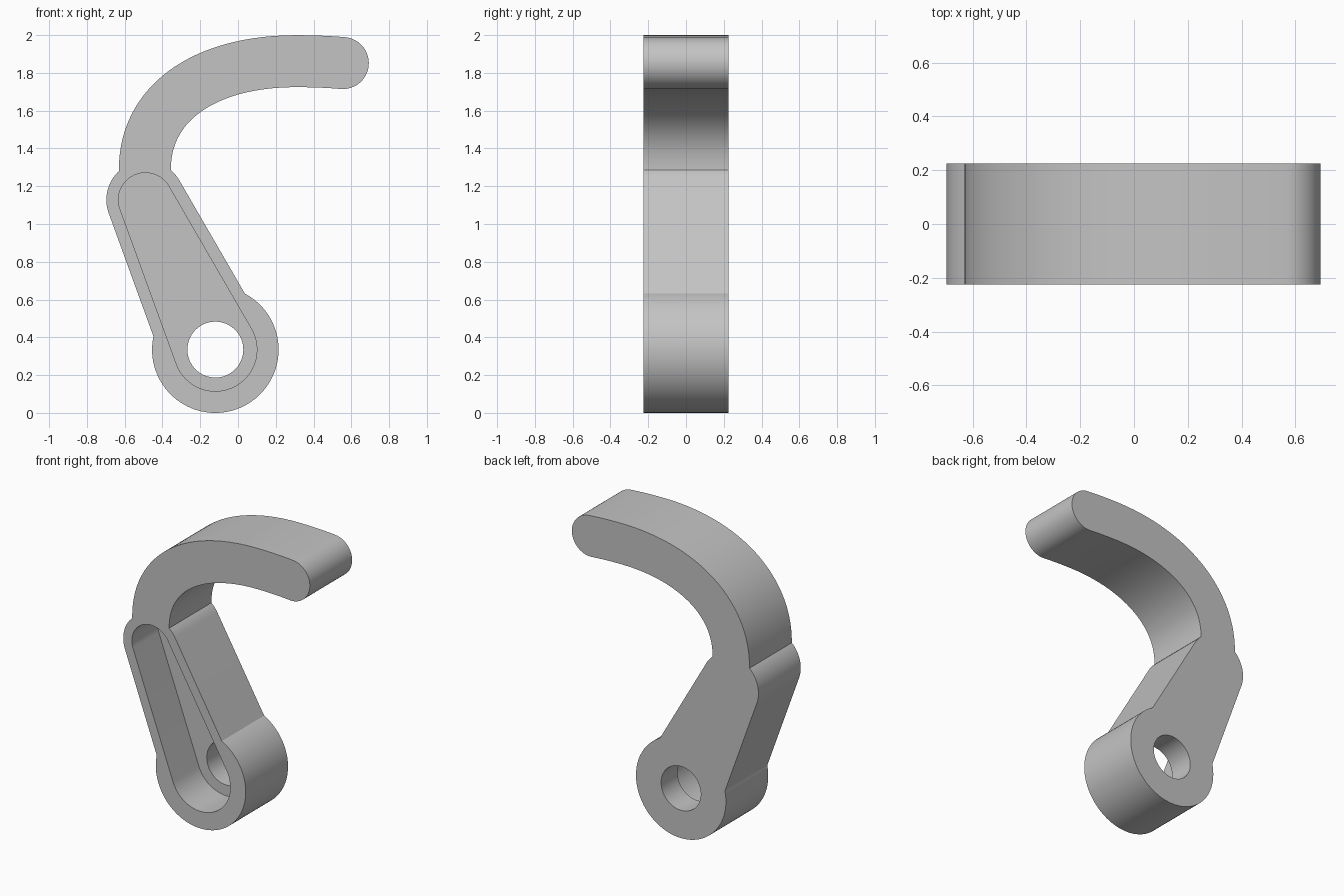
import bpy, bmesh, math
from mathutils import Vector
from mathutils.geometry import interpolate_bezier

if "Cube" in bpy.data.objects:
    bpy.data.objects.remove(bpy.data.objects["Cube"], do_unlink=True)

HUB = Vector((-0.12, 0.335))      # pivot centre (x, z)
ELBOW = Vector((-0.49, 1.128))    # top of the lever arm
HALF = 0.225                      # half thickness
POCKET_FLOOR = 0.05
HOOK_R = 0.1375                   # half width of the hook

grey = bpy.data.materials.new("plain grey")
grey.use_nodes = True
colour = (0.55, 0.55, 0.55, 1)
grey.diffuse_color = colour
grey.node_tree.nodes["Principled BSDF"].inputs["Base Color"].default_value = colour


def prism(name, outline, y0, y1):
    """Extrude an (x, z) outline from y0 to y1."""
    bm = bmesh.new()
    face = bm.faces.new([bm.verts.new((p[0], y0, p[1])) for p in outline])
    ext = bmesh.ops.extrude_face_region(bm, geom=[face])
    moved = [g for g in ext["geom"] if isinstance(g, bmesh.types.BMVert)]
    bmesh.ops.translate(bm, verts=moved, vec=(0, y1 - y0, 0))
    bmesh.ops.recalc_face_normals(bm, faces=bm.faces)
    mesh = bpy.data.meshes.new(name)
    bm.to_mesh(mesh)
    bm.free()
    mesh.materials.append(grey)
    obj = bpy.data.objects.new(name, mesh)
    bpy.context.collection.objects.link(obj)
    return obj


def arc(centre, r, a0, a1, n):
    return [centre + r * Vector((math.cos(a), math.sin(a)))
            for a in (a0 + (a1 - a0) * i / n for i in range(n + 1))]


def circle(centre, r, n=96):
    return arc(centre, r, 0, math.tau, n)[:-1]


def taper(c0, r0, c1, r1):
    """Outline of two circles joined by their outer tangents."""
    d = c1 - c0
    base = math.atan2(d.y, d.x)
    spread = math.acos((r0 - r1) / d.length)
    return (arc(c1, r1, base - spread, base + spread, 40)
            + arc(c0, r0, base + spread, base - spread + math.tau, 48))


def hook_outline():
    """Constant-width band along a curved centre line with a round tip."""
    start, crown, tip = Vector((-0.493, 1.29)), Vector((0.31, 1.862)), Vector((0.555, 1.852))
    k = 0.61
    path = [Vector((start.x, 1.19))]
    path += interpolate_bezier(start, start + Vector((0, k * (crown.y - start.y))),
                               crown - Vector((k * (crown.x - start.x), 0)), crown, 40)
    path += interpolate_bezier(crown, crown + Vector((0.08, 0)),
                               tip - Vector((0.08, -0.007)), tip, 9)[1:]
    left, right = [], []
    for i, p in enumerate(path):
        t = (path[min(i + 1, len(path) - 1)] - path[max(i - 1, 0)]).normalized()
        side = Vector((-t.y, t.x)) * HOOK_R
        left.append(p + side)
        right.append(p - side)
    up = math.atan2(side.y, side.x)
    cap = arc(tip, HOOK_R, up, up - math.pi, 32)[1:-1]
    return left + cap + right[::-1]


def combine(target, other, operation):
    mod = target.modifiers.new(operation.lower(), "BOOLEAN")
    mod.operation, mod.solver, mod.object = operation, "EXACT", other
    bpy.context.view_layer.objects.active = target
    bpy.ops.object.modifier_apply(modifier=mod.name)
    bpy.data.objects.remove(other, do_unlink=True)


# Lever arm, pivot hub and hook, oversized in depth then trimmed flush
lever = prism("hooked_lever", taper(HUB, 0.284, ELBOW, 0.207), -0.30, 0.30)
combine(lever, prism("pivot_hub", circle(HUB, 0.335), -0.32, 0.32), "UNION")
combine(lever, prism("hook", hook_outline(), -0.34, 0.34), "UNION")
slab = [(-2, -1), (2, -1), (2, 3), (-2, 3)]
combine(lever, prism("slab", slab, -HALF, HALF), "INTERSECT")

# Front pocket and pivot hole
combine(lever, prism("pocket", taper(HUB, 0.22, ELBOW, 0.143), -0.5, POCKET_FLOOR), "DIFFERENCE")
combine(lever, prism("pivot_hole", circle(HUB, 0.148, 64), -0.6, 0.6), "DIFFERENCE")

# Smooth the curved walls, keep the rims sharp
bpy.ops.object.select_all(action="DESELECT")
lever.select_set(True)
bpy.context.view_layer.objects.active = lever
bpy.ops.object.shade_smooth_by_angle(angle=math.radians(25))
